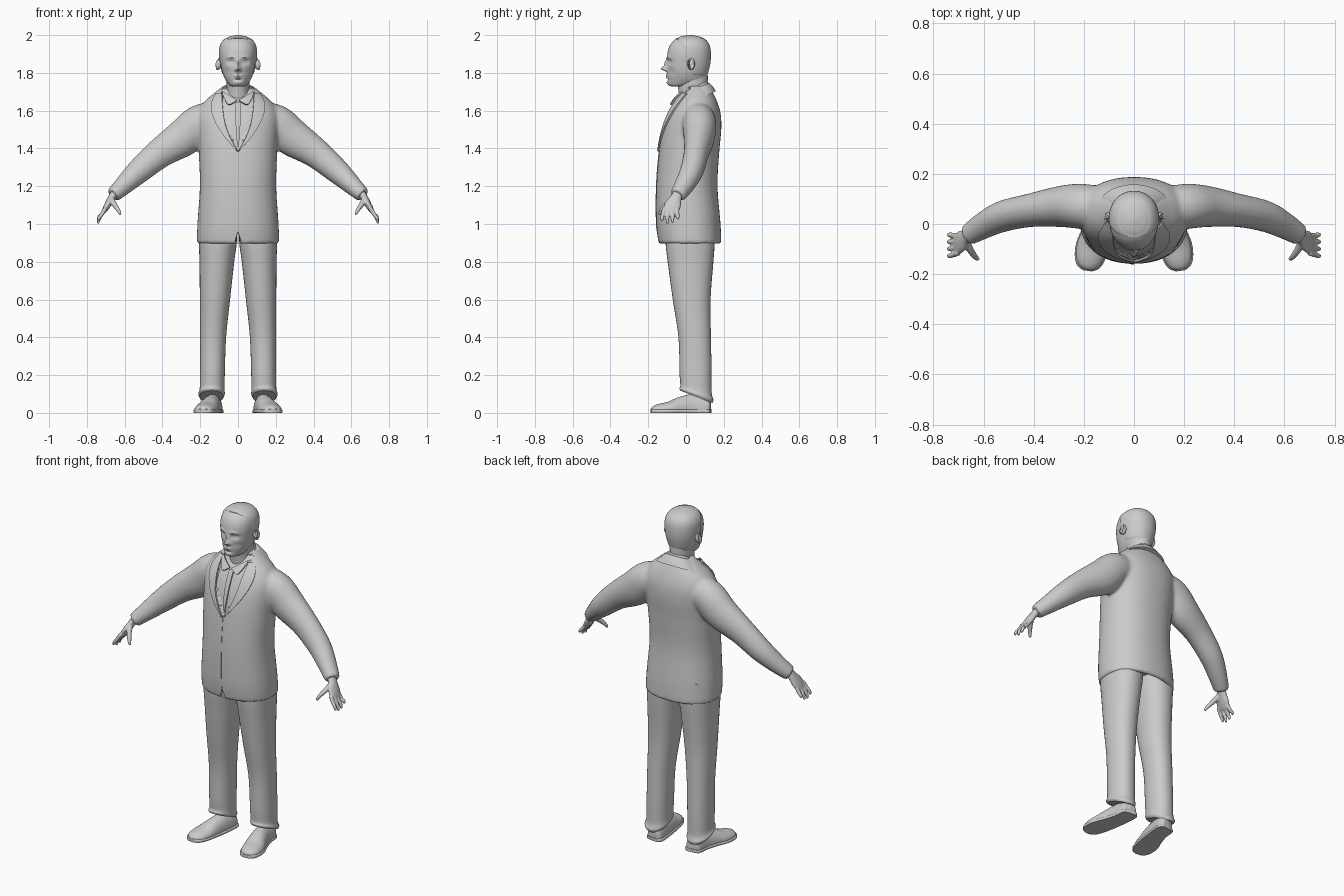
import bpy, bmesh, math
from math import exp, pi
from mathutils import Vector
from mathutils.bvhtree import BVHTree

if "Cube" in bpy.data.objects:
    bpy.data.objects.remove(bpy.data.objects["Cube"])

grey = bpy.data.materials.new("plain grey")
grey.use_nodes = True
grey.diffuse_color = (0.6, 0.6, 0.6, 1)
grey.node_tree.nodes["Principled BSDF"].inputs["Base Color"].default_value = (0.6, 0.6, 0.6, 1)


def add_object(name, bm):
    bmesh.ops.recalc_face_normals(bm, faces=bm.faces)
    me = bpy.data.meshes.new(name)
    bm.to_mesh(me)
    bm.free()
    ob = bpy.data.objects.new(name, me)
    bpy.context.collection.objects.link(ob)
    me.materials.append(grey)
    return ob


def spline(rows, steps):
    """Catmull-Rom through rows of numbers."""
    out = []
    for i in range(len(rows) - 1):
        a, b, c, d = (rows[max(0, min(len(rows) - 1, i + k))] for k in (-1, 0, 1, 2))
        for s in range(steps):
            t = s / steps
            out.append([0.5 * (2*q + (r-p)*t + (2*p-5*q+4*r-w)*t*t + (3*q-p-3*r+w)*t**3)
                        for p, q, r, w in zip(a, b, c, d)])
    return out + [list(rows[-1])]


def loft(name, rows, side=1, n=32, steps=5, power=2.0, ref=(0, 1, 0), upright=False, warp=None):
    """Skin rings of (x, y, z, radius along ref, radius across)."""
    rows = spline(rows, steps)
    pts = [Vector(r[:3]) for r in rows]
    bm = bmesh.new()
    rings = []
    for i, r in enumerate(rows):
        t = Vector((0, 0, 1)) if upright else (pts[min(i+1, len(pts)-1)] - pts[max(i-1, 0)]).normalized()
        u = Vector(ref)
        u = (u - t * t.dot(u)).normalized()
        v = t.cross(u)
        ring = []
        for k in range(n):
            c, s = math.cos(2*pi*k/n), math.sin(2*pi*k/n)
            p = pts[i] + u * r[3] * math.copysign(abs(c)**(2/power), c) \
                + v * r[4] * math.copysign(abs(s)**(2/power), s)
            if warp:
                p = warp(p)
            ring.append(bm.verts.new((p.x * side, p.y, max(p.z, 0))))
        rings.append(ring)
    for a, b in zip(rings, rings[1:]):
        for k in range(n):
            bm.faces.new((a[k], a[k-1], b[k-1], b[k]))
    bm.faces.new(rings[0])
    bm.faces.new(rings[-1])
    return add_object(name, bm)


def stack(rows):
    """Turn (z, half width, front y, back y) into upright loft rings."""
    return [(0, (f+b)/2, z, (b-f)/2, w) for z, w, f, b in rows]


def bake(ob):
    dg = bpy.context.evaluated_depsgraph_get()
    me = bpy.data.meshes.new_from_object(ob.evaluated_get(dg))
    ob.modifiers.clear()
    ob.data = me


def fuse(name, parts, voxel, rounds):
    """Join parts into one continuous skin."""
    bm = bmesh.new()
    for p in parts:
        bm.from_mesh(p.data)
        bpy.data.objects.remove(p)
    ob = add_object(name, bm)
    m = ob.modifiers.new("skin", 'REMESH')
    m.mode, m.voxel_size = 'VOXEL', voxel
    m = ob.modifiers.new("soften", 'SMOOTH')
    m.factor, m.iterations = 0.5, rounds
    bake(ob)
    return ob


sides = ((1, "left"), (-1, "right"))

# Jacket: body and sleeves in one skin
body = loft("jacket_body", stack([
    (.895, .218, -.145, .187), (1.0, .215, -.157, .183), (1.2, .202, -.157, .167),
    (1.38, .208, -.143, .176), (1.5, .215, -.124, .187), (1.58, .215, -.097, .184),
    (1.64, .185, -.066, .168), (1.69, .13, -.03, .145), (1.73, .08, 0, .12)]),
    n=48, power=2.25, upright=True)
sleeve = [(.1, .06, 1.56, .08, .085), (.2, .07, 1.535, .09, .098), (.285, .07, 1.46, .083, .1),
          (.41, .055, 1.377, .067, .08), (.525, .03, 1.28, .062, .066),
          (.61, -.012, 1.2, .052, .05), (.662, -.045, 1.152, .043, .04)]
jacket = fuse("jacket", [body] + [loft("sleeve", sleeve, s) for s, _ in sides], .0095, 7)

# Hollow hem and front notch
hollow = loft("hem_cutter", stack([(.8, .2, -.13, .172), (.95, .2, -.135, .168)]),
              n=48, steps=1, power=2.25, upright=True)
notch = loft("notch_cutter", [(0, -.2, .88, .04, .045), (0, -.2, .91, .08, .022), (0, -.2, .955, .08, .002)],
             upright=True, n=24)
for cutter in (hollow, notch):
    cutter.hide_render = True
    m = jacket.modifiers.new("cut", 'BOOLEAN')
    m.operation, m.object, m.solver = 'DIFFERENCE', cutter, 'EXACT'
bake(jacket)
for cutter in (hollow, notch):
    bpy.data.objects.remove(cutter)

# Sink the chest opening between the lapels to read as the shirt front
bm = bmesh.new()
bm.from_mesh(jacket.data)
chest = BVHTree.FromBMesh(bm)
bm.free()
for v in jacket.data.vertices:
    x, y, z = v.co
    if y < .02 and 1.4 < z < 1.72 and abs(x) < min(.085, (z - 1.39) * .55):
        v.co.y += .012


def patch(name, a, b, side=1, lift=.006):
    """Thin plate between two (x, z) edges, laid on the chest."""
    bm = bmesh.new()
    grid = []
    for p, q in zip(spline(a, 5), spline(b, 5)):
        row = []
        for k in range(6):
            x, z = (p[j] + (q[j] - p[j]) * k / 5 for j in (0, 1))
            hit = chest.ray_cast(Vector((x * side, -1, z)), Vector((0, 1, 0)))[0]
            y = hit.y if hit and hit.y < .03 else .0
            row.append(bm.verts.new((x * side, y - lift, z)))
        grid.append(row)
    for r, s in zip(grid, grid[1:]):
        for k in range(5):
            bm.faces.new((r[k], r[k+1], s[k+1], s[k]))
    ob = add_object(name, bm)
    m = ob.modifiers.new("thickness", 'SOLIDIFY')
    m.thickness, m.offset = .009, 0
    bake(ob)


for s, label in sides:
    patch(label + "_lapel", [(.085, 1.69), (.08, 1.61), (.065, 1.52), (.03, 1.435), (.0, 1.385)],
          [(.115, 1.69), (.142, 1.63), (.125, 1.55), (.07, 1.46), (.004, 1.385)], s)
    patch(label + "_shirt_collar_point", [(.08, 1.7), (.04, 1.675), (.006, 1.655)],
          [(.082, 1.685), (.052, 1.632), (.01, 1.65)], s, .012)
patch("shirt_placket", [(-.014, 1.64), (-.012, 1.52), (-.004, 1.41)],
      [(.014, 1.64), (.012, 1.52), (.004, 1.41)], 1, -.007)
patch("jacket_front_edge", [(0, 1.385), (0, 1.2), (.0, .96)], [(.02, 1.385), (.02, 1.2), (.02, .96)], -1, -.002)

# Collars tilt down toward the front
def tilt(p):
    return Vector((p.x, p.y, p.z + (p.y - .06) * .5))


loft("jacket_collar", stack([(1.655, .145, -.03, .158), (1.69, .113, -.028, .14), (1.714, .09, -.015, .123),
                             (1.718, .08, -.005, .11)]), upright=True, warp=tilt)
loft("shirt_collar", stack([(1.68, .085, -.035, .125), (1.72, .074, -.03, .118), (1.732, .068, -.025, .11)]),
     upright=True, warp=tilt)
loft("neck", stack([(1.6, .08, -.03, .12), (1.69, .062, -.038, .112), (1.75, .062, -.045, .115),
                    (1.8, .065, -.04, .115)]), upright=True)

# Face bumps: x, z, width, height, forward push
bumps = [(.0, 1.822, .013, .012, .03), (.0, 1.848, .009, .022, .015), (.013, 1.815, .009, .008, .008),
         (.04, 1.858, .018, .012, -.013), (.038, 1.857, .01, .006, .006), (.035, 1.882, .024, .008, .006),
         (.0, 1.786, .022, .005, .01), (.0, 1.775, .018, .005, .008), (.0, 1.7805, .026, .002, -.005),
         (.0, 1.748, .024, .012, .008), (.055, 1.805, .02, .02, -.006), (.0, 1.763, .02, .006, -.004)]


def sculpt(p):
    q = p.copy()
    if p.y < -.01:
        for x, z, w, h, d in bumps:
            q.y -= d * exp(-((abs(p.x) - x) / w)**2 - ((p.z - z) / h)**2)
    # raised hair behind the hairline
    line = .0 - .9 * max(0, p.z - 1.93) + (.03 if p.z < 1.86 else 0)
    if p.y > line and 1.79 < p.z < 1.985:
        q += Vector((p.x, p.y - .02, 0)).normalized() * .004
    return q


loft("head", stack([
    (1.728, .025, -.075, -.02), (1.735, .045, -.09, .04), (1.76, .065, -.096, .1),
    (1.8, .082, -.1, .113), (1.85, .092, -.1, .125), (1.9, .097, -.099, .128), (1.94, .093, -.088, .123),
    (1.97, .077, -.066, .106), (1.99, .05, -.035, .078), (2.0, .012, .008, .032)]),
    n=96, steps=8, power=2.15, upright=True, warp=sculpt)

for s, label in sides:
    # Ear: rim with a dished middle
    loft(label + "_ear", [(.088, .022, 1.845, .012, .02), (.099, .026, 1.847, .02, .032),
                          (.105, .029, 1.849, .019, .031), (.105, .028, 1.849, .013, .023),
                          (.098, .026, 1.848, .006, .012)], s, n=20, steps=3)

    # Hand: palm, fingers and thumb
    hand = [loft("palm", [(.645, -.04, 1.175, .026, .022), (.668, -.052, 1.14, .03, .02),
                          (.688, -.068, 1.105, .043, .018), (.705, -.08, 1.075, .042, .014),
                          (.712, -.084, 1.06, .034, .009)], s, n=20)]
    for k in range(4):
        y, short = -.115 + k * .022, (.012, 0, .004, .022)[k]
        hand.append(loft("finger", [(.7, y, 1.085, .012, .012), (.722, y - .008 + k*.004, 1.05, .0105, .0105),
                                    (.736, y - .012 + k*.006, 1.025 + short*.6, .0095, .0095),
                                    (.741, y - .012 + k*.006, 1.002 + short, .006, .006)], s, n=12, steps=3))
    hand.append(loft("thumb", [(.67, -.07, 1.13, .016, .016), (.652, -.105, 1.1, .014, .014),
                               (.635, -.128, 1.075, .012, .011), (.622, -.142, 1.05, .007, .007)], s, n=12))
    fuse(label + "_hand", hand, .0045, 2)

    # Trouser leg, hem dropping toward the heel
    loft(label + "_trouser_leg", [
        (.14, .055, .085, .085, .062), (.14, .055, .1, .09, .07), (.137, .053, .125, .083, .066),
        (.136, .051, .2, .085, .066), (.132, .046, .4, .086, .069), (.122, .03, .6, .1, .08),
        (.112, .024, .8, .121, .092), (.107, .022, .9, .13, .1), (.105, .022, 1.02, .13, .1)],
        s, power=2.2, upright=True, n=36,
        warp=lambda p: p + Vector((0, 0, -.4 * (p.y - .055) * max(0, 1 - max(0, p.z - .08) * 8))))

    # Shoe: flat-bottomed upper on a slim sole
    last = [(.128, .132, .02, .02, .045), (.128, .115, .02, .045, .07), (.135, .04, .02, .048, .08),
            (.15, -.03, .02, .054, .066), (.167, -.09, .018, .06, .042), (.177, -.14, .015, .054, .033),
            (.182, -.17, .012, .038, .024), (.184, -.184, .01, .012, .01)]
    loft(label + "_shoe", last, s, ref=(1, 0, 0), n=28)
    loft(label + "_sole", [(x + (x - .155) * .05, y * 1.015, .008, w + .005, .012) for x, y, z, w, h in last],
         s, ref=(1, 0, 0), n=28, power=4)

bpy.ops.object.select_all(action='DESELECT')
for ob in bpy.context.collection.objects:
    if ob.type == 'MESH':
        ob.select_set(True)
        bpy.context.view_layer.objects.active = ob
bpy.ops.object.shade_smooth_by_angle(angle=math.radians(40))
